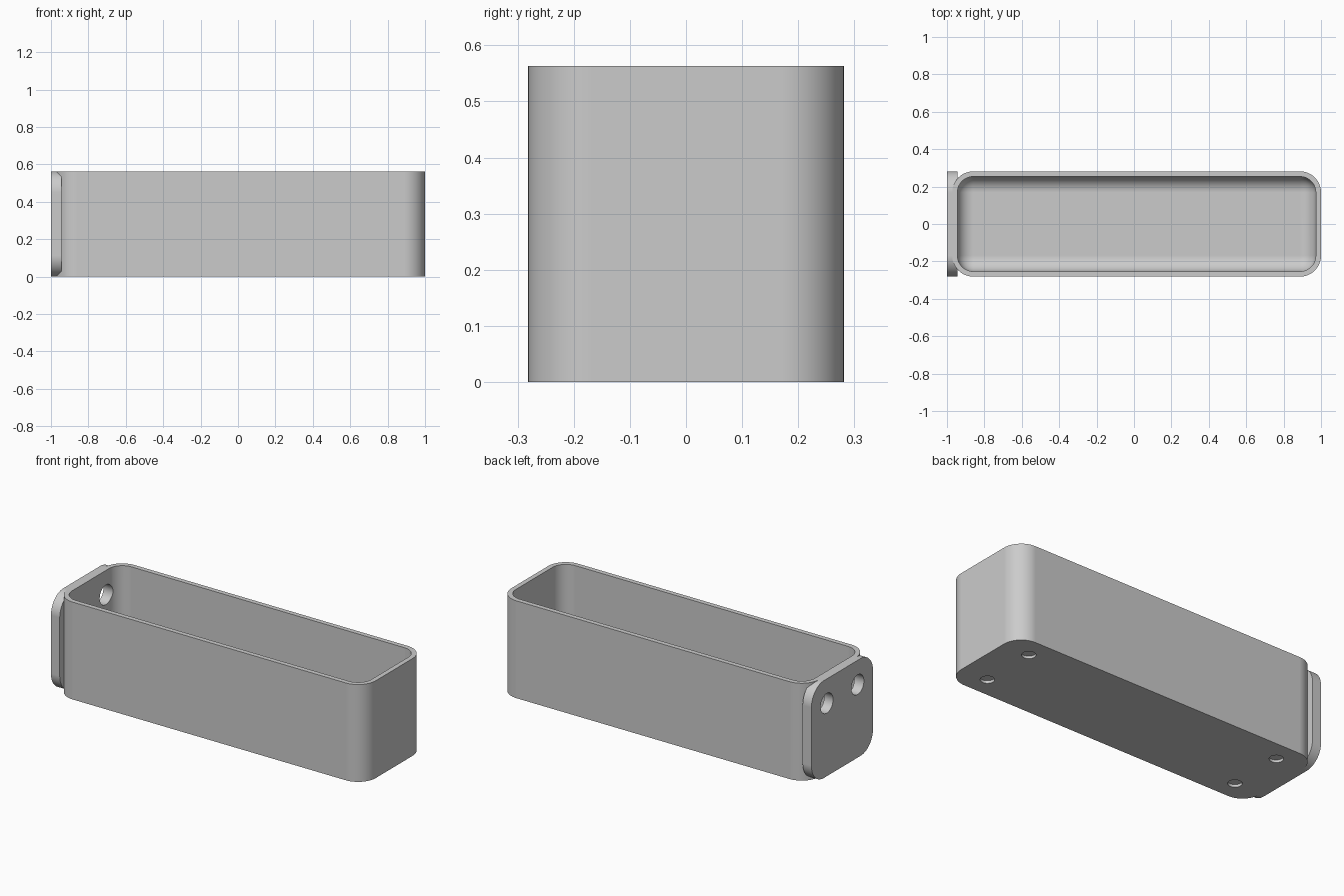
import bpy
import bmesh
from mathutils import Matrix, Vector

old = bpy.data.objects.get("Cube")
if old:
    bpy.data.objects.remove(old, do_unlink=True)

# Main dimensions
HEIGHT = 0.563
HALF_Y = HEIGHT / 2
WALL = 0.028
BOX_LEFT = -1 + WALL
BOX_MID = (BOX_LEFT + 1) / 2
RADIUS = 0.113

grey = bpy.data.materials.new("light_grey")
grey.use_nodes = True
grey.diffuse_color = (0.6, 0.6, 0.6, 1)
grey.node_tree.nodes["Principled BSDF"].inputs["Base Color"].default_value = grey.diffuse_color


def add_object(name, bm):
    mesh = bpy.data.meshes.new(name)
    bmesh.ops.recalc_face_normals(bm, faces=bm.faces)
    bm.to_mesh(mesh)
    bm.free()
    mesh.materials.append(grey)
    obj = bpy.data.objects.new(name, mesh)
    bpy.context.collection.objects.link(obj)
    return obj


def rounded_block(name, low, high, radius, axis, round_base=False):
    """Block with the edges along one axis rounded, and optionally its base edges."""
    low, high = Vector(low), Vector(high)
    bm = bmesh.new()
    bmesh.ops.create_cube(bm, size=1)
    for v in bm.verts:
        v.co = Vector(h if c > 0 else l for c, l, h in zip(v.co, low, high))

    def wanted(edge):
        a, b = (v.co for v in edge.verts)
        at_base = max(a.z, b.z) < low.z + 0.001
        return abs((a - b).normalized()[axis]) > 0.9 or (round_base and at_base)

    bmesh.ops.bevel(bm, geom=[e for e in bm.edges if wanted(e)], offset=radius,
                    segments=14, profile=0.5, affect='EDGES', clamp_overlap=True)
    return add_object(name, bm)


def cylinder(name, centre, radius, depth, axis):
    bm = bmesh.new()
    turn = Matrix.Rotation(1.5707963, 4, 'Y') if axis == 'X' else Matrix()
    bmesh.ops.create_cone(bm, cap_ends=True, segments=40, radius1=radius, radius2=radius,
                          depth=depth, matrix=Matrix.Translation(centre) @ turn)
    return add_object(name, bm)


def combine(target, tool, operation):
    """Apply a boolean and discard the helper."""
    tool.hide_render = True
    mod = target.modifiers.new(operation.lower(), 'BOOLEAN')
    mod.operation, mod.object, mod.solver = operation, tool, 'EXACT'
    graph = bpy.context.evaluated_depsgraph_get()
    graph.update()
    mesh = bpy.data.meshes.new_from_object(target.evaluated_get(graph))
    target.modifiers.clear()
    target.data = mesh
    bpy.data.objects.remove(tool, do_unlink=True)


# Tray body with the mounting plate fused to its end
tray = rounded_block("tray", (BOX_LEFT, -HALF_Y, 0), (1, HALF_Y, HEIGHT), RADIUS, axis=2)
plate = rounded_block("mounting_plate", (-1, -HALF_Y, 0),
                      (-1 + 2 * WALL, HALF_Y, HEIGHT), RADIUS, axis=0)
combine(tray, plate, 'UNION')

# Hollow inside with a rounded floor edge
inner_y = HALF_Y - WALL
cavity = rounded_block("cavity", (BOX_LEFT + WALL, -inner_y, WALL),
                       (1 - WALL, inner_y, HEIGHT + 0.2), RADIUS - WALL,
                       axis=2, round_base=True)
combine(tray, cavity, 'DIFFERENCE')

for side in (-1, 1):
    # Screw holes through the plate and end wall
    combine(tray, cylinder("screw_hole", (-0.97, side * 0.141, 0.422), 0.057, 0.16, 'X'),
            'DIFFERENCE')
    # Shallow round recesses under the floor
    for end in (-1, 1):
        spot = (BOX_MID + end * 0.818, side * 0.163, 0)
        combine(tray, cylinder("foot_recess", spot, 0.037, 0.03, 'Z'), 'DIFFERENCE')

# Smooth rounded surfaces, sharp rims
bpy.ops.object.select_all(action='DESELECT')
tray.select_set(True)
bpy.context.view_layer.objects.active = tray
bpy.ops.object.shade_smooth_by_angle(angle=0.52)
weighted = tray.modifiers.new("even_shading", 'WEIGHTED_NORMAL')
weighted.keep_sharp = True
